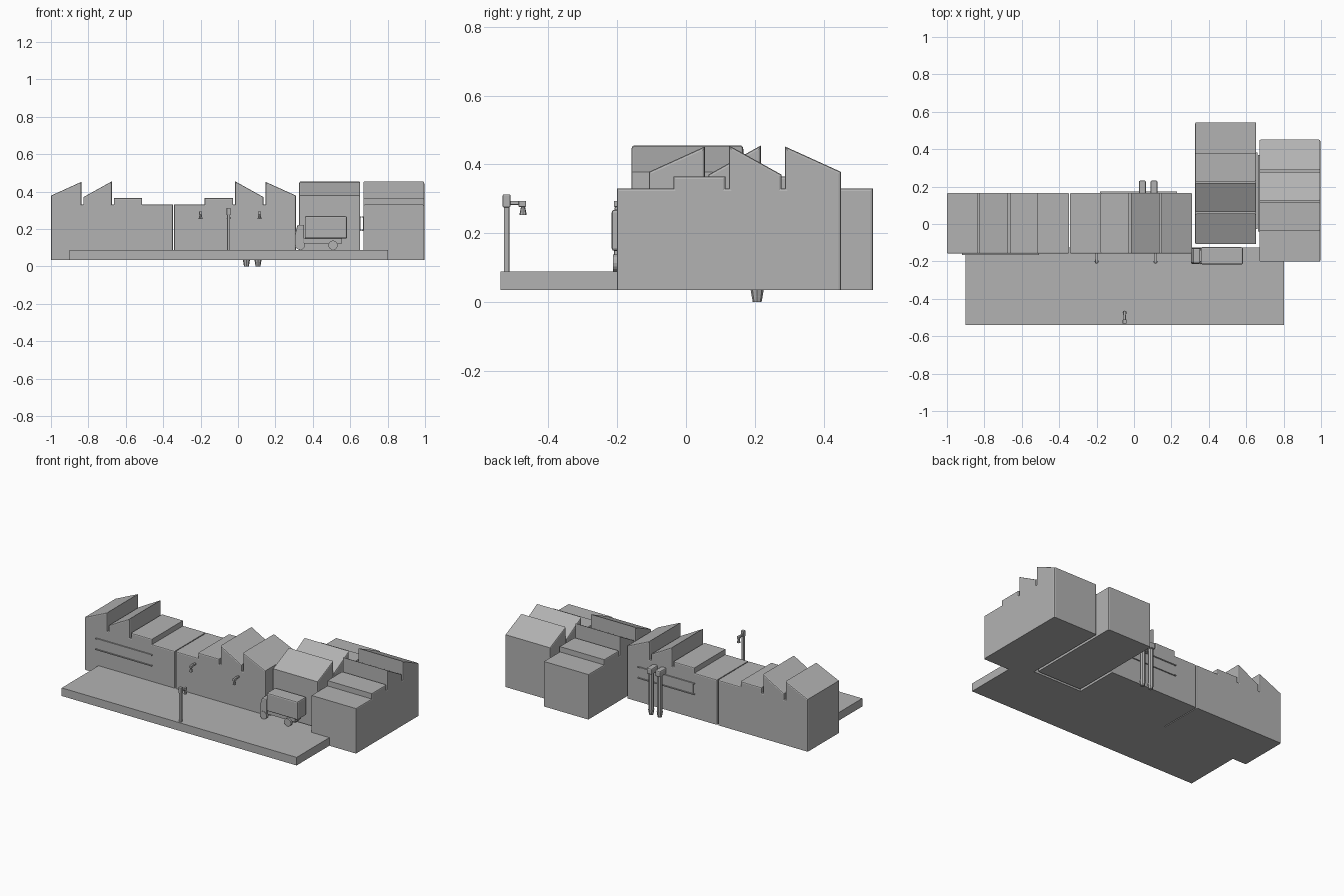
import bpy, bmesh, math
from mathutils import Matrix, Vector

cube = bpy.data.objects.get("Cube")
if cube:
    bpy.data.objects.remove(cube, do_unlink=True)

# Single concrete grey
grey = bpy.data.materials.new("concrete_grey")
grey.use_nodes = True
grey.diffuse_color = (0.45, 0.45, 0.45, 1)
grey.node_tree.nodes["Principled BSDF"].inputs["Base Color"].default_value = (0.45, 0.45, 0.45, 1)

FLOOR = 0.035


def finish(name, bm, matrix=None):
    if matrix is not None:
        bm.transform(matrix)
    bmesh.ops.recalc_face_normals(bm, faces=bm.faces)
    mesh = bpy.data.meshes.new(name)
    bm.to_mesh(mesh)
    bm.free()
    mesh.materials.append(grey)
    obj = bpy.data.objects.new(name, mesh)
    bpy.context.collection.objects.link(obj)
    return obj


def prism(profile, y0, y1):
    """Extrude an (x, z) outline along y."""
    bm = bmesh.new()
    face = bm.faces.new([bm.verts.new((x, y0, z)) for x, z in profile])
    out = bmesh.ops.extrude_face_region(bm, geom=[face])
    moved = [v for v in out["geom"] if isinstance(v, bmesh.types.BMVert)]
    bmesh.ops.translate(bm, verts=moved, vec=(0, y1 - y0, 0))
    bmesh.ops.recalc_face_normals(bm, faces=bm.faces)
    return bm


def box(name, xs, ys, zs, bevel=0, matrix=None):
    bm = bmesh.new()
    size = [b - a for a, b in (xs, ys, zs)]
    mid = [(a + b) / 2 for a, b in (xs, ys, zs)]
    bmesh.ops.create_cube(bm, size=1, matrix=Matrix.Translation(mid) @ Matrix.Diagonal((*size, 1)))
    if bevel:
        bmesh.ops.bevel(bm, geom=bm.edges[:], offset=bevel, segments=2, profile=0.5, affect="EDGES")
    return finish(name, bm, matrix)


def cone(name, centre, r1, r2, depth, sides=8, axis="Z", matrix=None):
    bm = bmesh.new()
    turn = Matrix.Rotation(math.pi / 2, 4, "X") if axis == "Y" else Matrix()
    bmesh.ops.create_cone(bm, cap_ends=True, segments=sides, radius1=r1, radius2=r2,
                          depth=depth, matrix=Matrix.Translation(centre) @ turn)
    return finish(name, bm, matrix)


# Sawtooth hall: two raised teeth, a raised step and a low flat roof
HALF, DEPTH = 0.326, 0.163
ROOF = [(-HALF, 0.378), (-0.163, 0.452), (-0.163, 0.33), (-0.153, 0.33), (-0.153, 0.37),
        (0, 0.455), (0, 0.33), (0.01, 0.33), (0.01, 0.365), (0.162, 0.365),
        (0.162, 0.33), (HALF, 0.33)]


def hall(name, x, y, angle):
    place = Matrix.Translation((x, y, 0)) @ Matrix.Rotation(math.radians(angle), 4, "Z")
    bm = prism([(-HALF, FLOOR)] + ROOF + [(HALF, FLOOR)], -DEPTH, DEPTH)
    rim = [e for e in bm.edges
           if abs(e.verts[0].co.y - e.verts[1].co.y) < 1e-4
           and max(v.co.z for v in e.verts) > FLOOR + 0.01]
    bmesh.ops.bevel(bm, geom=rim, offset=0.007, segments=2, profile=0.5, affect="EDGES")
    finish(name, bm, place)
    # Long window band framed by thin ledges
    box(name + "_window", (-0.235, 0.155), (-DEPTH - 0.003, -DEPTH + 0.01), (0.195, 0.26), 0, place)
    for label, z in (("sill", 0.19), ("lintel", 0.26)):
        box(f"{name}_{label}", (-0.245, 0.165), (-DEPTH - 0.008, -DEPTH + 0.01),
            (z, z + 0.006), 0, place)


hall("left_end_hall", -0.674, 0.004, 0)
hall("middle_hall", -0.016, 0.004, 180)
hall("rear_hall", 0.49, 0.218, 90)
hall("side_hall", 0.833, 0.125, -90)

# Paved yard
box("yard_slab", (-0.9, 0.803), (-0.54, -0.125), (FLOOR, 0.088))

# Drain pipes on the back wall
for i, x in enumerate((0.045, 0.107)):
    cone(f"pipe_{i}", (x, 0.207, 0.15), 0.016, 0.016, 0.27)
    cone(f"pipe_foot_{i}", (x, 0.207, 0.0175), 0.013, 0.019, 0.035)
    box(f"pipe_elbow_{i}", (x - 0.019, x + 0.019), (0.16, 0.232), (0.27, 0.31), 0.008)


# Hanging lamp reaching along one y direction
def lamp(name, x, y, z, way):
    place = Matrix.Translation((x, y, z)) @ Matrix.Diagonal((1, way, 1, 1))
    box(name + "_arm", (-0.006, 0.006), (-0.005, 0.036), (-0.006, 0.006), 0.002, place)
    box(name + "_joint", (-0.008, 0.008), (0.028, 0.05), (-0.012, 0.006), 0.003, place)
    cone(name + "_shade", (0, 0.041, -0.024), 0.011, 0.006, 0.024, 8, "Z", place)


box("lamp_post", (-0.058, -0.042), (-0.53, -0.514), (0.08, 0.29), 0.003)
box("lamp_post_head", (-0.061, -0.039), (-0.533, -0.511), (0.275, 0.313), 0.003)
lamp("yard_lamp", -0.05, -0.515, 0.288, 1)
lamp("left_wall_lamp", -0.2, -0.16, 0.288, -1)
lamp("right_wall_lamp", 0.115, -0.16, 0.288, -1)

# Delivery truck
box("truck_cargo", (0.357, 0.583), (-0.216, -0.124), (0.148, 0.268), 0.008)
box("truck_chassis", (0.33, 0.555), (-0.2, -0.14), (0.122, 0.15))
cab = prism([(0.304, 0.11), (0.304, 0.17), (0.318, 0.222), (0.354, 0.222), (0.354, 0.11)],
            -0.21, -0.13)
bmesh.ops.bevel(cab, geom=cab.edges[:], offset=0.006, segments=2, profile=0.5, affect="EDGES")
finish("truck_cab", cab)
for x in (0.332, 0.508):
    for y in (-0.203, -0.137):
        cone(f"truck_wheel_{x}_{y}", (x, y, 0.113), 0.025, 0.025, 0.02, 16, "Y")
